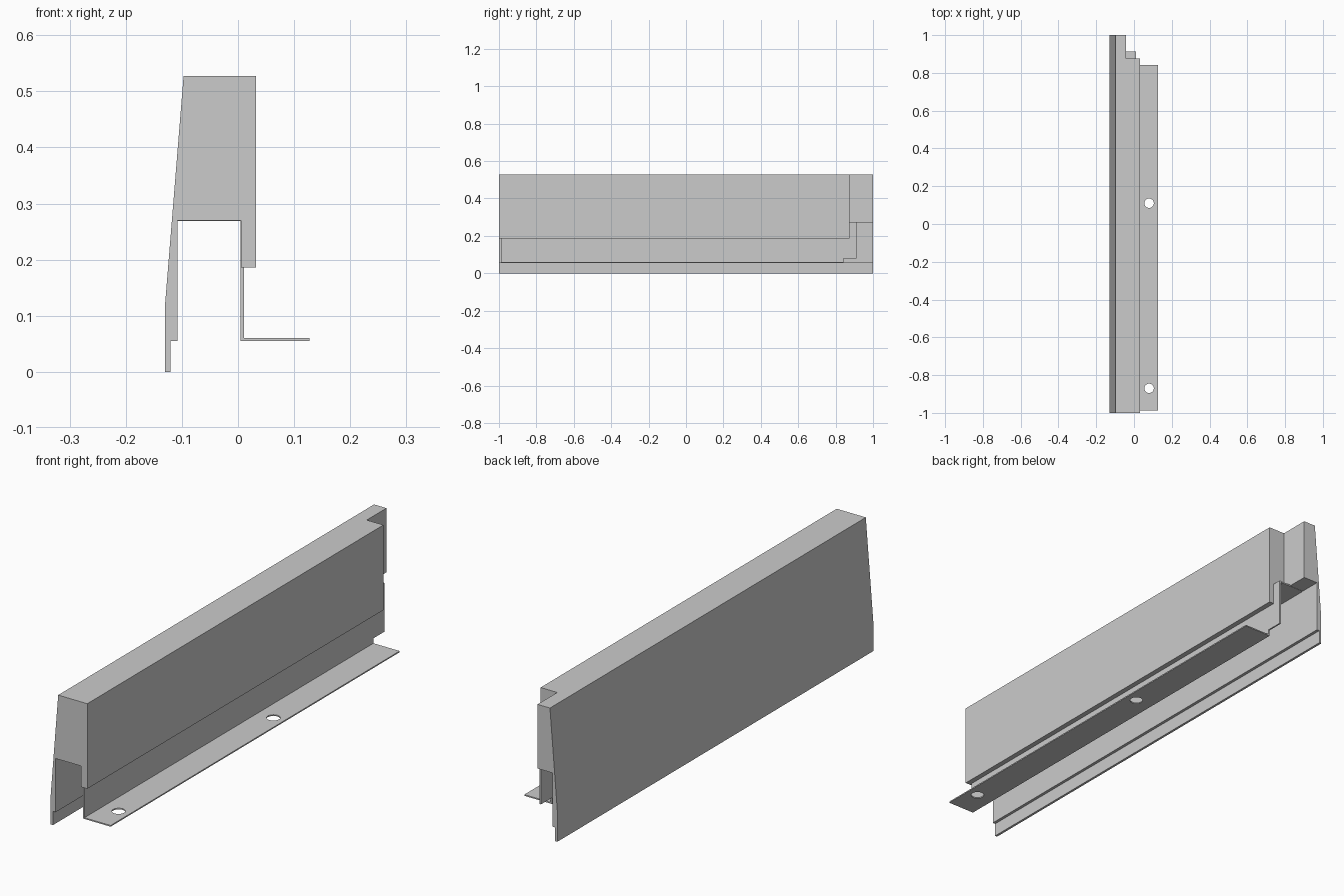
import bpy, bmesh
from mathutils import Matrix

if "Cube" in bpy.data.objects:
    bpy.data.objects.remove(bpy.data.objects["Cube"])


def extrude_y(name, profile, y0, y1):
    """Solid made by sweeping an (x, z) outline along y."""
    bm = bmesh.new()
    face = bm.faces.new([bm.verts.new((x, y0, z)) for x, z in profile])
    swept = bmesh.ops.extrude_face_region(bm, geom=[face])
    verts = [v for v in swept["geom"] if isinstance(v, bmesh.types.BMVert)]
    bmesh.ops.translate(bm, verts=verts, vec=(0, y1 - y0, 0))
    bmesh.ops.recalc_face_normals(bm, faces=bm.faces)
    return to_object(name, bm)


def to_object(name, bm):
    mesh = bpy.data.meshes.new(name)
    bm.to_mesh(mesh)
    bm.free()
    obj = bpy.data.objects.new(name, mesh)
    bpy.context.collection.objects.link(obj)
    return obj


def box(name, x0, x1, y0, y1, z0, z1):
    return extrude_y(name, [(x0, z0), (x1, z0), (x1, z1), (x0, z1)], y0, y1)


def cylinder(name, x, y, z, radius, depth):
    bm = bmesh.new()
    bmesh.ops.create_cone(bm, cap_ends=True, segments=32, radius1=radius,
                          radius2=radius, depth=depth,
                          matrix=Matrix.Translation((x, y, z)))
    return to_object(name, bm)


def cut(obj, cutters):
    """Subtract the cutters, bake the result and remove the helpers."""
    for c in cutters:
        c.hide_render = True
        mod = obj.modifiers.new("cut", "BOOLEAN")
        mod.operation = "DIFFERENCE"
        mod.solver = "EXACT"
        mod.object = c
    bpy.context.view_layer.update()
    evaluated = obj.evaluated_get(bpy.context.evaluated_depsgraph_get())
    mesh = bpy.data.meshes.new_from_object(evaluated)
    obj.modifiers.clear()
    obj.data = mesh
    for c in cutters:
        bpy.data.objects.remove(c)


# Panel body: sloped back, open channel below, stepped lower lip
body = extrude_y("panel_body", [
    (-0.13, 0), (-0.12, 0), (-0.12, 0.055), (-0.108, 0.055),
    (-0.108, 0.27), (0.005, 0.27), (0.005, 0.186), (0.032, 0.186),
    (0.032, 0.527), (-0.097, 0.527), (-0.13, 0.12)], -1, 1)
# Corner notch at the far end
cut(body, [box("notch_cutter", -0.042, 0.2, 0.875, 1.1, -0.1, 0.7)])

# Sheet bracket: top plate, web and foot flange
bracket = extrude_y("mounting_bracket", [
    (-0.108, 0.269), (0.0047, 0.269), (0.0047, 0.055), (0.127, 0.055),
    (0.127, 0.060), (0.011, 0.060), (0.011, 0.275), (-0.108, 0.275)],
    -0.988, 0.912)
# Shortened foot and two screw holes
cutters = [box("foot_cutter", -0.05, 0.2, 0.842, 1.0, 0.0, 0.08)]
for y in (-0.87, 0.11):
    cutters.append(cylinder("hole_cutter", 0.08, y, 0.0575, 0.025, 0.1))
cut(bracket, cutters)
